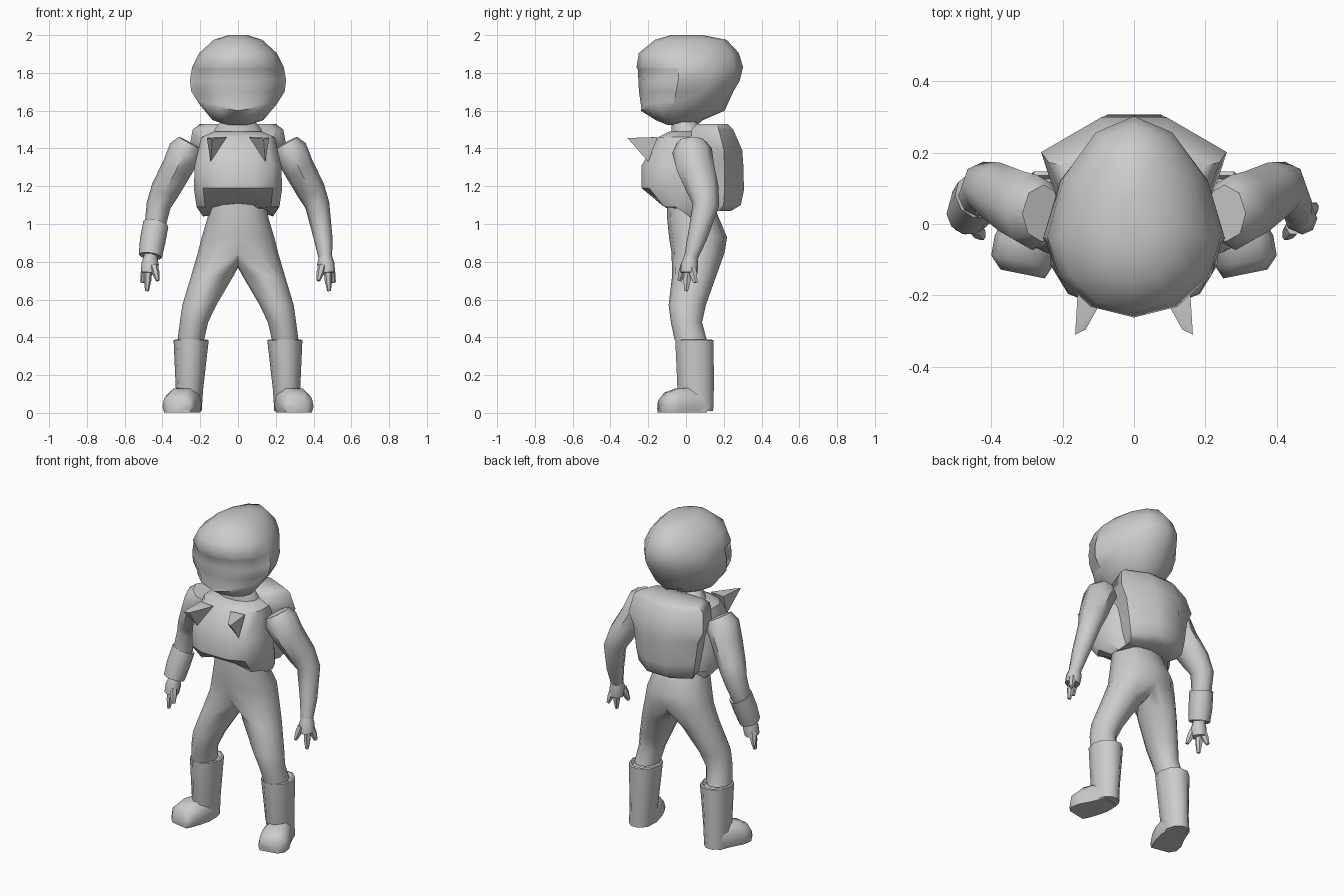
import bpy, bmesh
from math import sin, cos, pi, radians
from mathutils import Vector

cube = bpy.data.objects.get("Cube")
if cube:
    bpy.data.objects.remove(cube, do_unlink=True)

grey = bpy.data.materials.new("plain_grey")
grey.use_nodes = True
grey.diffuse_color = (0.6, 0.6, 0.6, 1)
grey.node_tree.nodes["Principled BSDF"].inputs["Base Color"].default_value = (0.6, 0.6, 0.6, 1)


def finish(name, bm, angle=50):
    bmesh.ops.recalc_face_normals(bm, faces=bm.faces[:])
    mesh = bpy.data.meshes.new(name)
    bm.to_mesh(mesh)
    bm.free()
    mesh.materials.append(grey)
    obj = bpy.data.objects.new(name, mesh)
    bpy.context.collection.objects.link(obj)
    bpy.ops.object.select_all(action='DESELECT')
    obj.select_set(True)
    bpy.context.view_layer.objects.active = obj
    bpy.ops.object.shade_smooth_by_angle(angle=radians(angle))


def skin(bm, loops, closed=True):
    """Join neighbouring vertex loops with quads."""
    n = len(loops[0])
    for a, b in zip(loops, loops[1:]):
        for i in range(n if closed else n - 1):
            j = (i + 1) % n
            bm.faces.new((a[i], a[j], b[j], b[i]))


def loft(rings):
    """Skin a list of equal point rings and close both ends."""
    bm = bmesh.new()
    loops = [[bm.verts.new(p) for p in ring] for ring in rings]
    skin(bm, loops)
    bm.faces.new(loops[0])
    bm.faces.new(loops[-1])
    return bm


def slab(z, front, back, half, x=0, n=12, power=1.0, mid=0.5, phase=0.5):
    """Horizontal ring; power below 1 is boxier, mid sets the widest place."""
    c = front + mid * (back - front)
    pts = []
    for k in range(n):
        t = 2 * pi * (k + phase) / n
        u, v = sin(t), -cos(t)
        u = abs(u) ** power * (1 if u > 0 else -1)
        v = abs(v) ** power * (1 if v > 0 else -1)
        pts.append((x + half * u, c + v * ((back - c) if v > 0 else (c - front)), z))
    return pts


def tube(path, side, n=8):
    """Rings square to a path of (x, y, z, half width, half depth)."""
    pts = [Vector((side * p[0], p[1], p[2])) for p in path]
    rings = []
    for i, p in enumerate(path):
        d = (pts[min(i + 1, len(pts) - 1)] - pts[max(i - 1, 0)]).normalized()
        u = Vector((0, 1, 0)).cross(d).normalized()
        v = d.cross(u)
        rings.append([pts[i] + u * p[3] * cos(2 * pi * k / n) + v * p[4] * sin(2 * pi * k / n)
                      for k in range(n)])
    return loft(rings)


# Helmet tapering to the back, with a slanted jaw and a shallow visor
helmet_rows = [(1.525, -.10, .06, .06), (1.55, -.16, .09, .135), (1.6, -.24, .205, .205),
               (1.7, -.255, .25, .247), (1.76, -.258, .285, .255), (1.83, -.262, .302, .243),
               (1.905, -.25, .28, .205), (1.975, -.165, .215, .13), (2.0, -.08, .09, .05)]
bm = loft([slab(*r, mid=0.4, phase=0) for r in helmet_rows])
for v in bm.verts:
    if abs(v.co.z - 1.6) < 0.001:
        v.co.z += 0.17 * abs(v.co.x)
    v.co.x *= 1 - 0.4 * max(0, v.co.y + 0.04)
bmesh.ops.recalc_face_normals(bm, faces=bm.faces[:])
visor = [f for f in bm.faces if f.calc_center_median().y < -0.05
         and all(1.59 < v.co.z < 1.84 for v in f.verts)]
bmesh.ops.inset_region(bm, faces=visor, thickness=0.01, depth=-0.006)
finish("helmet", bm, 60)

# Neck collar
finish("neck_collar", loft([slab(z, f, b, h) for z, f, b, h in
                            [(1.42, -.09, .11, .14), (1.5, -.08, .09, .13), (1.56, -.08, .05, .08)]]))

# Puffy chest piece with an arched lower hem
chest_rows = [(1.04, -.04, .14, .19), (1.09, -.15, .15, .225), (1.19, -.24, .15, .24),
              (1.31, -.24, .15, .235), (1.46, -.15, .14, .20), (1.49, -.09, .12, .13)]
bm = loft([slab(*r, power=0.75) for r in chest_rows])
for v in bm.verts:
    if v.co.z < 1.1 and abs(v.co.x) < 0.17:
        v.co.z += 0.04
finish("chest", bm, 40)

# Backpack, with pointed flares behind the shoulders
pack_outline = [(-1, .3), (-.36, 1), (.36, 1), (1, .3), (.78, -1), (-.78, -1)]
pack_rows = [(1.07, .15, .09, .17), (1.10, .16, .13, .19), (1.18, .16, .147, .205),
             (1.32, .16, .143, .225), (1.39, .16, .138, .26), (1.50, .14, .11, .24), (1.53, .14, .08, .20)]
finish("backpack", loft([[(h * u, c + d * v, z) for u, v in pack_outline]
                         for z, c, d, h in pack_rows]), 50)

# Trousers: one half from waist to boot, split at the crotch, then mirrored
waist = [(1.12, -.10, .14, .145), (1.03, -.10, .175, .162), (.93, -.09, .217, .192), (.85, -.077, .205, .212)]
leg = [(.73, -.073, .162, .113, .134), (.57, -.092, .105, .09, .205),
       (.48, -.08, .085, .075, .233), (.385, -.06, .11, .07, .25)]
bm = bmesh.new()
halves = [[bm.verts.new(p) for p in slab(*r, phase=0, power=0.9)[:7]] for r in waist]
skin(bm, halves, closed=False)
crotch = [bm.verts.new((0, .16 - .04 * k, .77 + .008 * (k - 2) ** 2)) for k in range(5)]
skin(bm, [halves[-1] + crotch] + [[bm.verts.new(p) for p in slab(*r, phase=0)] for r in leg])
bmesh.ops.mirror(bm, geom=bm.verts[:] + bm.edges[:] + bm.faces[:], axis='X', merge_dist=0.001)
finish("trousers", bm, 70)

arm = [(.255, .03, 1.43, .066, .08), (.278, .032, 1.388, .09, .106), (.32, .05, 1.30, .083, .1),
       (.385, .09, 1.18, .077, .085), (.42, .105, 1.10, .065, .07), (.45, .06, .93, .05, .052),
       (.463, .025, .82, .036, .036)]
palm = [(.462, .028, .84, .032, .032), (.465, .02, .79, .046, .045), (.472, .015, .74, .042, .045)]
fingers = {"thumb": (.445, -.008, .78, .425, -.035, .70),
           "middle_finger": (.475, .012, .76, .482, .0, .645),
           "outer_finger": (.487, .03, .77, .508, .05, .69)}
shaft = [(.01, -.02, .148, .07, .262), (.12, -.05, .152, .072, .257), (.385, -.062, .152, .093, .248),
         (.388, -.052, .14, .083, .248), (.37, -.045, .13, .07, .248)]
foot = [(.10, .12, .06, .258), (.02, .13, .08, .272), (-.05, .125, .09, .3),
        (-.105, .105, .085, .315), (-.14, .065, .062, .312)]
foot_profile = [(-.9, 0), (.9, 0), (1, .3), (.9, .7), (.5, 1), (-.5, 1), (-.9, .7), (-1, .3)]

for name, s in (("left", 1), ("right", -1)):
    # Arm, palm and fingers
    finish(name + "_arm", tube(arm, s))
    finish(name + "_palm", tube(palm, s))
    for part, (x, y, z, x2, y2, z2) in fingers.items():
        finish(f"{name}_{part}", tube([(x, y, z, .021, .024),
                                       ((x + x2) / 2, (y + y2) / 2, (z + z2) / 2, .02, .022),
                                       (x2, y2, z2, .01, .012)], s, 6))

    # Boot shaft with a cuff lip, and a flat soled foot turned outward
    finish(name + "_boot_shaft", loft([slab(z, f, b, h, s * x, 10) for z, f, b, h, x in shaft]))
    finish(name + "_foot", loft([[(s * (x + u * half), y + u * half * 0.2, 0.003 + top * v)
                                  for u, v in foot_profile] for y, top, half, x in foot]), 65)

    # Pointed chest tab
    bm = bmesh.new()
    for p in ((.06, -.16, 1.46), (.155, -.15, 1.46), (.145, -.2, 1.33), (.165, -.31, 1.455), (.135, -.295, 1.45)):
        bm.verts.new((s * p[0], p[1], p[2]))
    bmesh.ops.convex_hull(bm, input=bm.verts[:])
    finish(name + "_chest_tab", bm, 20)

# Cuff on the right forearm only
finish("right_cuff", tube([(.437, .075, .97, .05, .05), (.435, .08, 1.0, .068, .07),
                           (.452, .052, .91, .068, .07), (.464, .028, .83, .062, .062),
                           (.463, .03, .84, .045, .045)], -1, 10))
